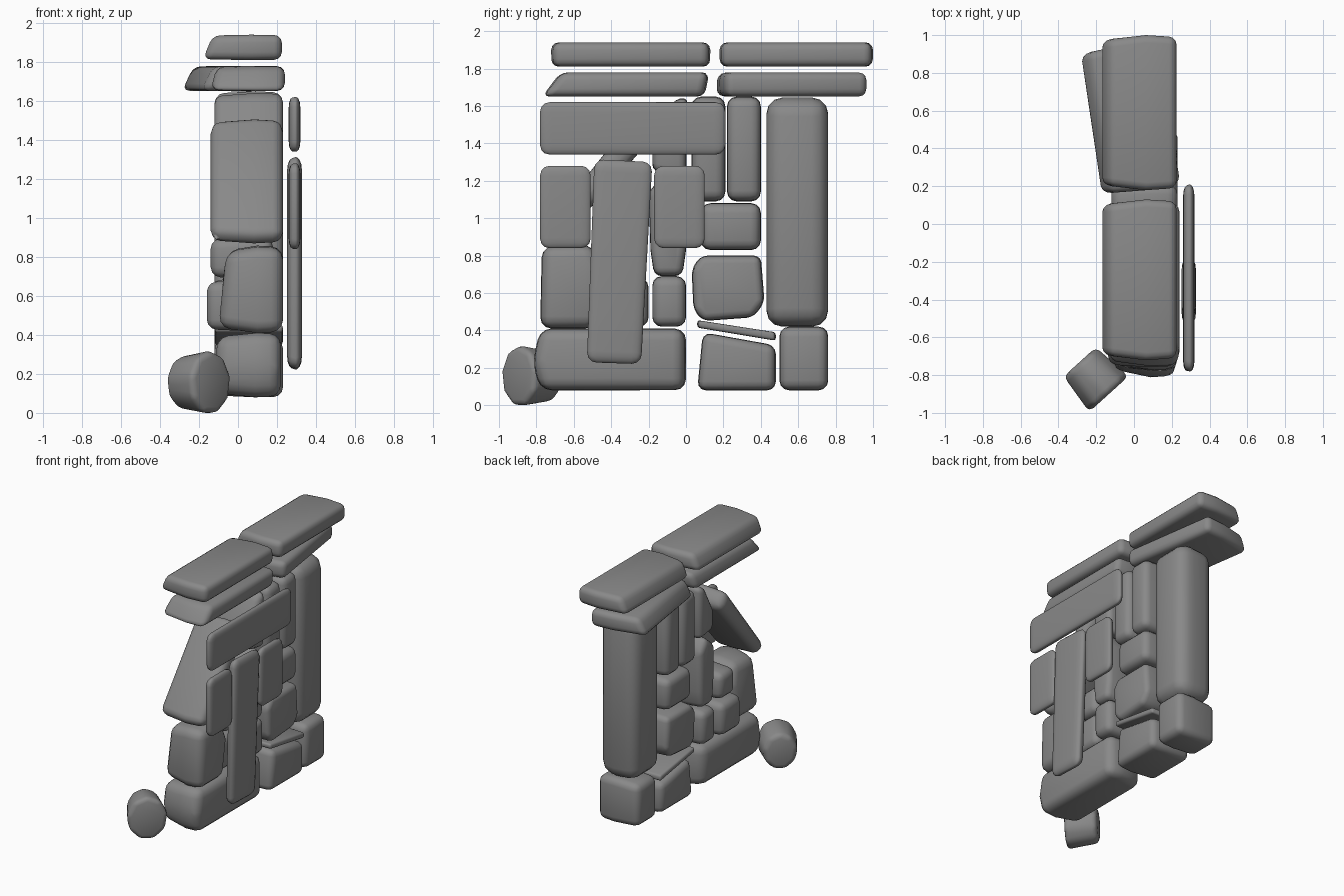
import bpy
import bmesh
from math import radians
from mathutils import Matrix, Vector

cube = bpy.data.objects.get("Cube")
if cube:
    bpy.data.objects.remove(cube, do_unlink=True)

GREY = (0.25, 0.25, 0.25, 1)
stone_grey = bpy.data.materials.new("stone_grey")
stone_grey.use_nodes = True
stone_grey.diffuse_color = GREY
stone_grey.node_tree.nodes["Principled BSDF"].inputs["Base Color"].default_value = GREY

BACK, FACE = -0.12, 0.23


def finish(name, bm, bevel):
    """Round the sharp edges, smooth the shading and link the stone."""
    bmesh.ops.recalc_face_normals(bm, faces=bm.faces)
    sharp = [e for e in bm.edges if e.calc_face_angle() > 0.4]
    bmesh.ops.bevel(bm, geom=sharp, offset=bevel, segments=3,
                    profile=0.5, affect='EDGES', clamp_overlap=True)
    for face in bm.faces:
        face.smooth = True
    mesh = bpy.data.meshes.new(name)
    bm.to_mesh(mesh)
    bm.free()
    mesh.materials.append(stone_grey)
    obj = bpy.data.objects.new(name, mesh)
    bpy.context.collection.objects.link(obj)
    return obj


def stone(name, outline, back=BACK, face=FACE, bevel=0.05, taper=0.93, slope=0, turn=0):
    """Side outline (y, z) carried across x, fullest inside and narrowed to the back."""
    bm = bmesh.new()
    centre = sum((Vector(p) for p in outline), Vector((0, 0))) / len(outline)
    rings = []
    for x, scale in ((face, 0.975), (face * 0.6 + back * 0.4, 1), (back, taper)):
        ring = []
        for p in outline:
            q = centre + (Vector(p) - centre) * scale
            lean = slope if x == back and q.y > centre.y else 0
            ring.append(bm.verts.new((x + lean, q.x, q.y)))
        rings.append(ring)
    bm.faces.new(rings[0])
    bm.faces.new(rings[-1])
    n = len(outline)
    for a, b in zip(rings, rings[1:]):
        for i in range(n):
            j = (i + 1) % n
            bm.faces.new((a[i], a[j], b[j], b[i]))
    if turn:
        pivot = Vector(((back + face) / 2, centre.x, 0))
        bmesh.ops.rotate(bm, verts=bm.verts, cent=pivot,
                         matrix=Matrix.Rotation(radians(turn), 3, 'Z'))
    return finish(name, bm, bevel)


def rectangle(y0, y1, z0, z1):
    return [(y0, z0), (y1, z0), (y1, z1), (y0, z1)]


def block(name, y0, y1, z0, z1, **options):
    return stone(name, rectangle(y0, y1, z0, z1), **options)


def plate(name, outline, thickness=0.06):
    """Thin facing stone with softly domed faces."""
    obj = stone(name, outline, back=-.08, face=.08, bevel=.05, taper=.975)
    obj.location.x = 0.29
    obj.scale.x = thickness / 0.16


# Foundation course
stone("base_long_stone", [(-.78, .08), (0, .08), (0, .41), (-.78, .41), (-.82, .23)],
      back=-.11, face=.22, bevel=.06, taper=.88)
stone("base_middle_stone", [(.06, .08), (.48, .08), (.48, .32), (.09, .39)], bevel=.045)
block("base_corner_stone", .5, .76, .08, .42, face=.22)
stone("wedge_slab", [(.06, .415), (.48, .345), (.48, .39), (.06, .455)], bevel=.015, taper=.98)

# Rear pillar
block("rear_pillar", .43, .76, .42, 1.645, back=-.1, face=.21, bevel=.085, taper=.98)

# Front column and the slab leaning back above it
stone("front_stone", [(-.78, .41), (-.48, .41), (-.43, .7), (-.5, .86), (-.77, .85)],
      back=-.1, bevel=.06, taper=.88, slope=.04)
stone("leaning_slab", [(-.78, .91), (-.69, .85), (-.19, 1.42), (-.29, 1.53)],
      back=-.14, taper=.95, bevel=.055)

# Infill stones
block("infill_low_front", -.46, -.2, .42, .68, back=-.16, face=.18)
block("infill_mid_front", -.41, -.21, .69, .9, back=-.14, face=.18)
block("infill_low_middle", -.18, 0, .42, .69, back=-.14)
stone("infill_mid_middle", [(-.17, .69), (-.02, .69), (0, .83), (0, 1.15), (-.08, 1.25),
                            (-.2, 1.15), (-.19, .83)], bevel=.04)
stone("infill_high_middle", [(-.18, 1.25), (0, 1.22), (.01, 1.65), (-.07, 1.63), (-.18, 1.42)])
stone("infill_low_rear", [(.04, .51), (.09, .45), (.36, .47), (.42, .55),
                          (.4, .8), (.08, .8), (.03, .73)])
block("infill_mid_rear", .08, .4, .83, 1.08)
block("infill_tall_inner", .03, .21, 1.09, 1.65, taper=.96)
block("infill_tall_outer", .22, .4, 1.09, 1.65, taper=.96)

# Two layers of capping slabs
stone("lower_cap_front", [(-.77, 1.65), (.1, 1.65), (.125, 1.78), (-.67, 1.78)],
      back=-.14, face=.24, bevel=.04, slope=.03)
block("lower_cap_rear", .17, .95, 1.65, 1.78, back=-.24, face=.19,
      bevel=.04, taper=.96, slope=.06, turn=8.5)
for name, y0, y1 in (("upper_cap_front", -.72, .13), ("upper_cap_rear", .18, 1)):
    block(name, y0, y1, 1.81, 1.94, back=-.18, face=.225, bevel=.04, taper=.94, slope=.05)

# Thin facing plates standing off the wall
plate("top_facing_plate", rectangle(-.78, .21, 1.34, 1.62))
plate("front_facing_plate", rectangle(-.78, -.51, .84, 1.28))
plate("middle_facing_plate", rectangle(-.17, .1, .84, 1.28))
plate("tall_facing_plate", [(-.53, .23), (-.24, .22), (-.18, 1.3), (-.49, 1.315)], .075)

# Loose boulder on the ground
bm = bmesh.new()
bmesh.ops.create_cone(bm, cap_ends=True, segments=9, radius1=.14, radius2=.17, depth=.23)
axis = Vector((.67, -.74, 0))
facing = axis.to_track_quat('Z', 'Y').to_matrix().to_4x4()
bm.transform(facing @ Matrix.Diagonal((.87, 1, 1, 1)))
boulder = finish("loose_boulder", bm, .035)
lowest = min(v.co.z for v in boulder.data.vertices)
boulder.location = (-.21, -.815, -lowest)
